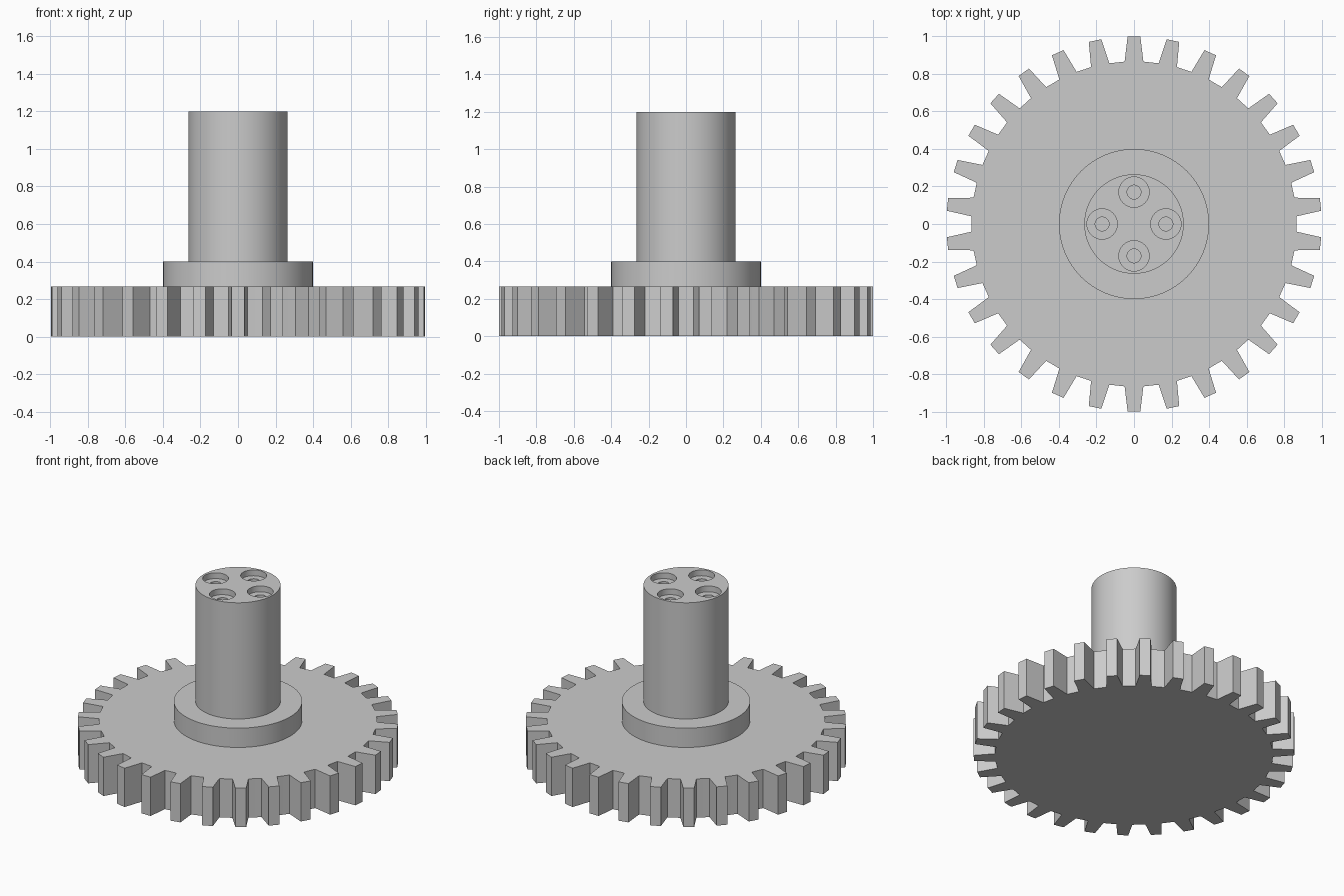
import bpy, bmesh
from math import sin, cos, pi, atan2, hypot, radians
from mathutils import Vector

cube = bpy.data.objects.get("Cube")
if cube:
    bpy.data.objects.remove(cube, do_unlink=True)

grey = bpy.data.materials.new("plain grey")
grey.use_nodes = True
colour = (0.6, 0.6, 0.6, 1)
grey.diffuse_color = colour
grey.node_tree.nodes["Principled BSDF"].inputs["Base Color"].default_value = colour

TEETH = 30
ROOT_R, TIP_R = 0.866, 1.0
GEAR_TOP, HUB_TOP, SHAFT_TOP = 0.267, 0.4, 1.2


def make_object(name, bm):
    bmesh.ops.recalc_face_normals(bm, faces=bm.faces)
    mesh = bpy.data.meshes.new(name)
    bm.to_mesh(mesh)
    bm.free()
    mesh.materials.append(grey)
    obj = bpy.data.objects.new(name, mesh)
    bpy.context.collection.objects.link(obj)
    return obj


def prism(name, outline, z0, z1):
    bm = bmesh.new()
    base = bm.faces.new([bm.verts.new((x, y, z0)) for x, y in outline])
    top = bmesh.ops.extrude_face_region(bm, geom=[base])["geom"]
    moved = [v for v in top if isinstance(v, bmesh.types.BMVert)]
    bmesh.ops.translate(bm, verts=moved, vec=(0, 0, z1 - z0))
    return make_object(name, bm)


def circle(radius, sides, cx=0, cy=0):
    return [(cx + radius * cos(2 * pi * i / sides), cy + radius * sin(2 * pi * i / sides))
            for i in range(sides)]


def activate(obj):
    bpy.ops.object.select_all(action="DESELECT")
    obj.select_set(True)
    bpy.context.view_layer.objects.active = obj


def smooth(obj):
    activate(obj)
    bpy.ops.object.shade_smooth_by_angle(angle=radians(25))


# Gear wheel: tapered teeth with arced valleys
tooth = [(-0.05, ROOT_R), (-0.034, TIP_R), (0.034, TIP_R), (0.05, ROOT_R)]
pitch = 2 * pi / TEETH
outline = []
for i in range(TEETH):
    a = -i * pitch
    outline += [(x * cos(a) - y * sin(a), x * sin(a) + y * cos(a)) for x, y in tooth]
    valley = pi / 2 + a - pitch / 2
    outline.append((ROOT_R * cos(valley), ROOT_R * sin(valley)))
prism("gear_wheel", outline, 0, GEAR_TOP)

# Hub collar
smooth(prism("hub_collar", circle(0.4, 96), GEAR_TOP, HUB_TOP))

# Shaft with four counterbored holes in its end
shaft = prism("shaft", circle(0.265, 96), HUB_TOP, SHAFT_TOP)
cutters = []
for radius, depth in ((0.081, 0.04), (0.037, 0.3)):
    for i in range(4):
        cx, cy = 0.17 * cos(i * pi / 2), 0.17 * sin(i * pi / 2)
        cutters.append(prism("hole_cutter", circle(radius, 40, cx, cy),
                             SHAFT_TOP - depth, SHAFT_TOP + 0.1))
activate(shaft)
for cutter in cutters:
    cutter.hide_render = True
    cut = shaft.modifiers.new("hole", "BOOLEAN")
    cut.operation = "DIFFERENCE"
    cut.solver = "EXACT"
    cut.object = cutter
    bpy.ops.object.modifier_apply(modifier=cut.name)
for cutter in cutters:
    bpy.data.objects.remove(cutter, do_unlink=True)
smooth(shaft)
